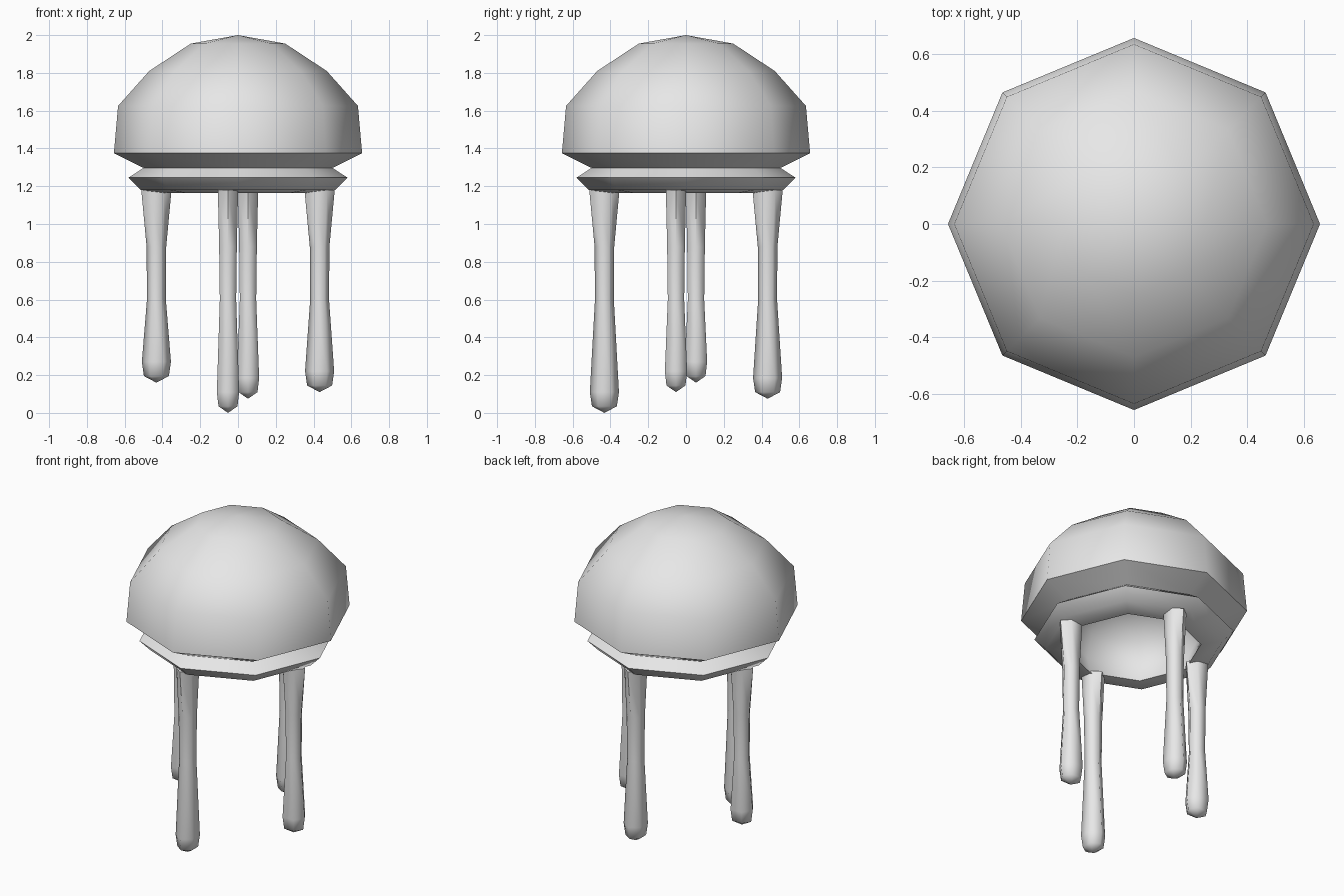
import bpy
import bmesh
import math
from mathutils import Matrix, Vector

cube = bpy.data.objects.get("Cube")
if cube:
    bpy.data.objects.remove(cube, do_unlink=True)

grey = bpy.data.materials.new("plain_grey")
grey.use_nodes = True
grey.diffuse_color = (0.8, 0.8, 0.8, 1)
grey.node_tree.nodes["Principled BSDF"].inputs["Base Color"].default_value = (0.8, 0.8, 0.8, 1)


def loft(name, rings, sides, smooth_angle, matrix=Matrix()):
    """Stack (half_x, half_y, z) rings; a zero-size ring becomes a single tip."""
    bm = bmesh.new()
    loops = []
    for rx, ry, z in rings:
        if rx == 0:
            loops.append([bm.verts.new((0, 0, z))] * sides)
            continue
        angles = [math.tau * i / sides for i in range(sides)]
        loops.append([bm.verts.new((rx * math.cos(a), ry * math.sin(a), z)) for a in angles])
    for upper, lower in zip(loops, loops[1:]):
        for i in range(sides):
            j = (i + 1) % sides
            corners = dict.fromkeys([upper[i], lower[i], lower[j], upper[j]])
            bm.faces.new(list(corners))
    # Close an open start ring
    if rings[0][0] > 0:
        bm.faces.new(loops[0])
    bmesh.ops.recalc_face_normals(bm, faces=bm.faces)
    bm.transform(matrix)
    mesh = bpy.data.meshes.new(name)
    bm.to_mesh(mesh)
    bm.free()
    mesh.materials.append(grey)
    obj = bpy.data.objects.new(name, mesh)
    bpy.context.collection.objects.link(obj)
    bpy.ops.object.select_all(action='DESELECT')
    obj.select_set(True)
    bpy.context.view_layer.objects.active = obj
    bpy.ops.object.shade_smooth_by_angle(angle=math.radians(smooth_angle))
    return obj


# Octagonal bell: dome, undercut neck, flared collar and hollow underside
bell_profile = [
    (0, 2.0), (0.25, 1.955), (0.47, 1.81), (0.635, 1.625), (0.657, 1.375),
    (0.5, 1.297), (0.58, 1.245), (0.515, 1.18), (0.39, 1.165),
    (0.42, 1.28), (0.38, 1.42), (0.24, 1.53), (0, 1.58),
]
loft("bell", [(r, r, z) for r, z in bell_profile], 8, 65)

# Four tentacles, each a quarter turn apart with its own length
tentacles = {
    "left_tentacle": (0, 0.11),
    "back_tentacle": (90, 0.075),
    "right_tentacle": (180, 0.16),
    "front_tentacle": (270, 0.0),
}
for name, (turn, tip) in tentacles.items():
    rings = [
        (0.08, 0.062, 1.18), (0.052, 0.054, 0.88), (0.05, 0.05, 0.6),
        (0.077, 0.068, tip + 0.11), (0.066, 0.058, tip + 0.035), (0, 0, tip),
    ]
    place = Matrix.Rotation(math.radians(turn), 4, 'Z') @ Matrix.Translation(Vector((0.432, -0.053, 0)))
    loft(name, rings, 6, 65, place)
